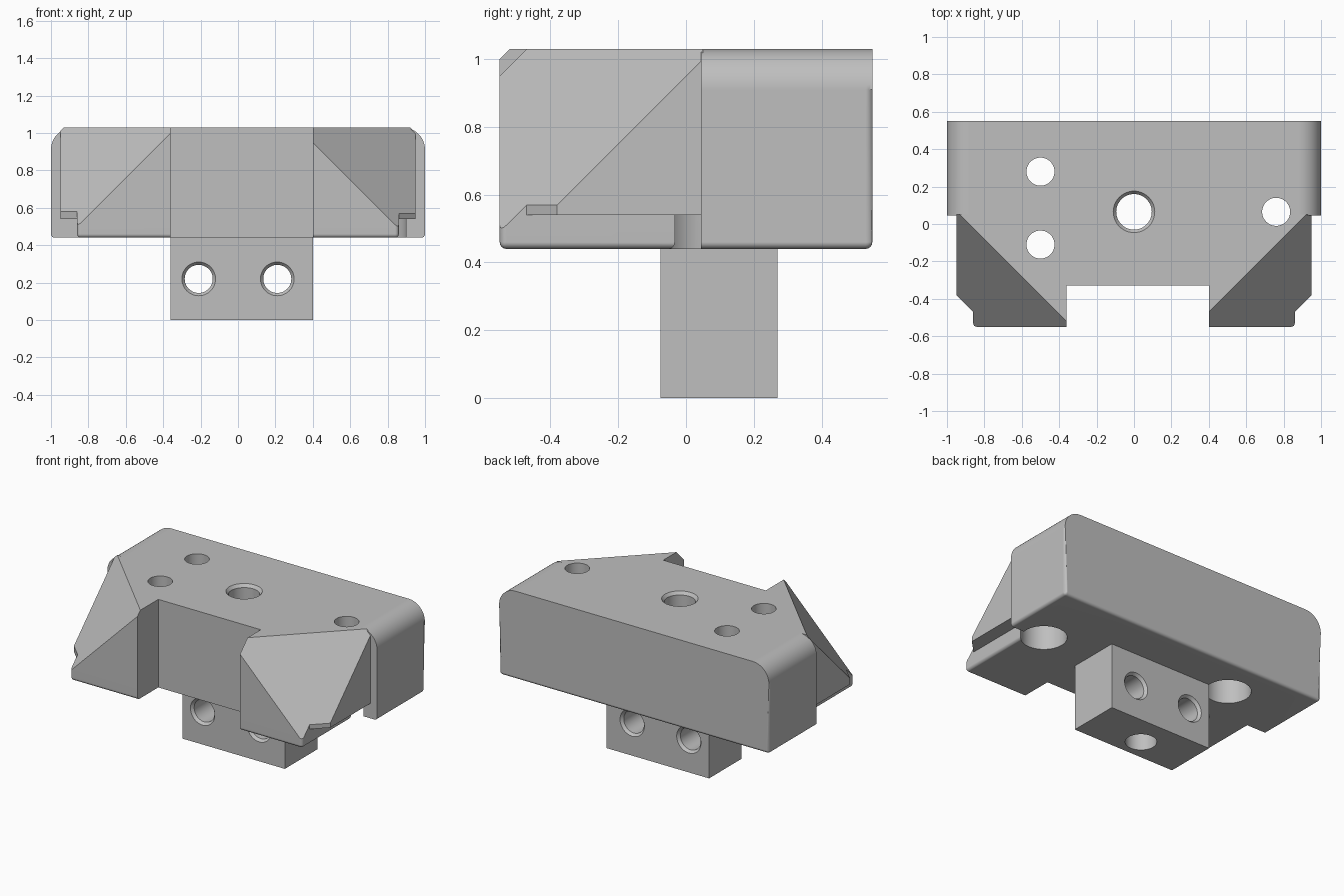
import bpy, bmesh, math
from mathutils import Vector

cube = bpy.data.objects.get("Cube")
if cube:
    bpy.data.objects.remove(cube, do_unlink=True)

grey = bpy.data.materials.new("plain grey")
grey.use_nodes = True
colour = (0.52, 0.52, 0.52, 1)
grey.diffuse_color = colour
grey.node_tree.nodes["Principled BSDF"].inputs["Base Color"].default_value = colour

BASE, TOP, BACK, STEP = 0.44, 1.03, 0.55, 0.045


def to_object(name, bm):
    bmesh.ops.recalc_face_normals(bm, faces=bm.faces)
    mesh = bpy.data.meshes.new(name)
    bm.to_mesh(mesh)
    bm.free()
    mesh.materials.append(grey)
    obj = bpy.data.objects.new(name, mesh)
    bpy.context.collection.objects.link(obj)
    return obj


def prism(outline, lo, hi, axis="z"):
    """Extrude a 2D outline along z or y."""
    bm = bmesh.new()
    place = (lambda a, b, t: (a, b, t)) if axis == "z" else (lambda a, b, t: (a, t, b))
    rings = [[bm.verts.new(place(a, b, t)) for a, b in outline] for t in (lo, hi)]
    for ring in rings:
        bm.faces.new(ring)
    n = len(outline)
    for i in range(n):
        j = (i + 1) % n
        bm.faces.new((rings[0][i], rings[0][j], rings[1][j], rings[1][i]))
    return bm


def round_edges(bm, radius, rule):
    """Fillet the edges whose midpoint meets the rule."""
    edges = [e for e in bm.edges if rule((e.verts[0].co + e.verts[1].co) / 2)]
    bmesh.ops.bevel(bm, geom=edges, offset=radius, segments=4, profile=0.5,
                    affect="EDGES", clamp_overlap=False)


def slice_corners(bm):
    """Slope off both front corners."""
    for side, level in ((-1, 1.91), (1, 1.90)):
        bmesh.ops.bisect_plane(bm, geom=bm.verts[:] + bm.edges[:] + bm.faces[:],
                               plane_co=(0, 0, level), plane_no=Vector((side, -1, 1)),
                               clear_outer=True)
        bmesh.ops.holes_fill(bm, edges=bm.edges[:], sides=0)


def turned(name, profile, x, other, axis="z", segments=48):
    """Lathed cutter from (position, radius) pairs."""
    bm = bmesh.new()
    rings = []
    for t, r in profile:
        ring = []
        for k in range(segments):
            a = math.tau * k / segments
            u, v = x + r * math.cos(a), other + r * math.sin(a)
            ring.append(bm.verts.new((u, v, t) if axis == "z" else (u, t, v)))
        rings.append(ring)
    bm.faces.new(rings[0])
    bm.faces.new(rings[-1])
    for low, high in zip(rings, rings[1:]):
        for k in range(segments):
            j = (k + 1) % segments
            bm.faces.new((low[k], low[j], high[j], high[k]))
    obj = to_object(name, bm)
    obj.hide_render = True
    return obj


def combine(target, tool, operation):
    mod = target.modifiers.new("join", "BOOLEAN")
    mod.operation, mod.object, mod.solver = operation, tool, "EXACT"
    bpy.context.view_layer.objects.active = target
    bpy.ops.object.modifier_apply(modifier=mod.name)


def discard(*objs):
    for o in objs:
        bpy.data.objects.remove(o, do_unlink=True)


# Rear body: rounded shoulders, small fillets at the back and base
R = 0.12
arc = [(1 - R + R * math.cos(a), TOP - R + R * math.sin(a))
       for a in (math.pi / 2 * k / 12 for k in range(13))]
outline = [(-1, BASE), (1, BASE)] + arc + [(-x, z) for x, z in reversed(arc)]
bm = prism(outline, STEP, BACK, "y")
round_edges(bm, 0.02, lambda m: m.y > BACK - 0.01 or
            (m.z < BASE + 0.01 and abs(m.x) > 0.99))
body = to_object("main_body", bm)

# Front arms either side of the slot
slot = [(-0.36, -0.55), (-0.36, -0.33), (0.40, -0.33), (0.40, -0.55)]
upper = [(-0.95, 0.05), (-0.95, -0.38), (-0.78, -0.55)] + slot + \
        [(0.78, -0.55), (0.95, -0.38), (0.95, 0.05)]
bm = prism(upper, 0.54, TOP)
slice_corners(bm)
arms = to_object("front_arms", bm)

# Narrower ledge under the arms
lower = [(-0.86, 0.05), (-0.86, -0.55)] + slot + [(0.86, -0.55), (0.86, 0.05)]
bm = prism(lower, BASE, 0.58)
round_edges(bm, 0.02, lambda m: (m.z < BASE + 0.01 and (abs(m.x) > 0.85 or m.y < -0.54))
            or (abs(m.x) > 0.85 and m.y < -0.54))
slice_corners(bm)
ledge = to_object("lower_ledge", bm)

combine(arms, ledge, "UNION")
combine(body, arms, "UNION")
discard(arms, ledge)

# Stem below the body
stem = to_object("mounting_stem",
                 prism([(-0.36, -0.075), (0.40, -0.075), (0.40, 0.27), (-0.36, 0.27)], 0, BASE))

# Counterbored screw holes
for x, y in ((-0.5, 0.28), (-0.5, -0.11), (0.76, 0.065)):
    hole = turned("screw_hole", [(0.4, 0.14), (0.79, 0.14), (0.79, 0.075), (1.1, 0.075)], x, y)
    combine(body, hole, "DIFFERENCE")
    discard(hole)

# Central hole through body and stem
hole = turned("centre_hole", [(-0.05, 0.095), (1.01, 0.095), (1.05, 0.127)], 0, 0.065)
combine(body, hole, "DIFFERENCE")
combine(stem, hole, "DIFFERENCE")
discard(hole)

# Cross holes through the stem, chamfered at both ends
for x in (-0.21, 0.21):
    hole = turned("cross_hole", [(-0.095, 0.107), (-0.057, 0.075), (0.252, 0.075),
                                 (0.29, 0.107)], x, 0.22, "y")
    combine(stem, hole, "DIFFERENCE")
    discard(hole)

# Smooth fillets and bores, crisp edges elsewhere
for obj in (body, stem):
    bpy.ops.object.select_all(action="DESELECT")
    obj.select_set(True)
    bpy.context.view_layer.objects.active = obj
    bpy.ops.object.shade_smooth_by_angle(angle=math.radians(30))
    weighted = obj.modifiers.new("even_shading", "WEIGHTED_NORMAL")
    weighted.keep_sharp = True
